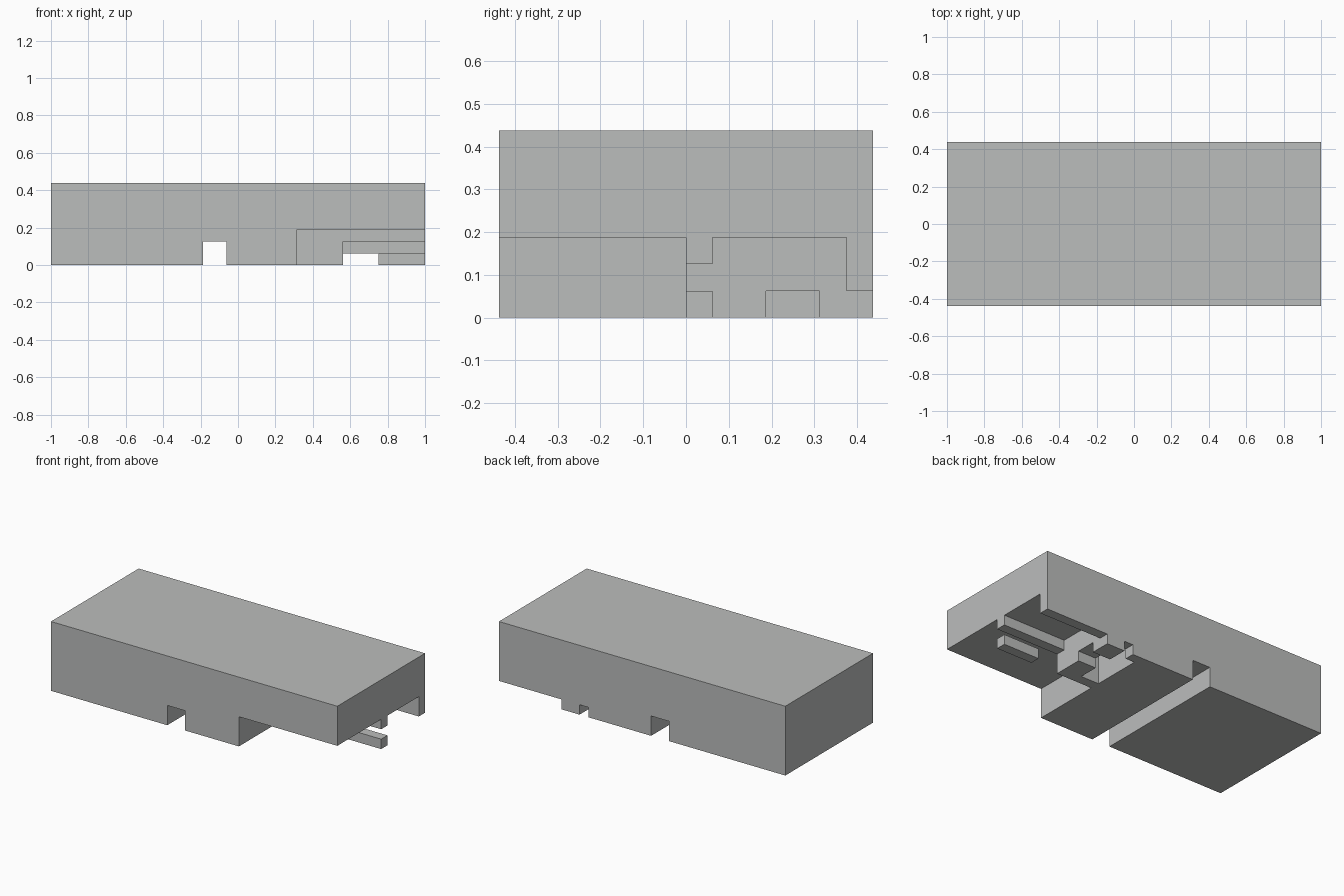
import bpy
from mathutils import Vector

U = 1 / 16  # grid step

if "Cube" in bpy.data.objects:
    bpy.data.objects.remove(bpy.data.objects["Cube"], do_unlink=True)

grey = bpy.data.materials.new("light_grey")
grey.use_nodes = True
colour = (0.50, 0.51, 0.505, 1)
grey.diffuse_color = colour
grey.node_tree.nodes["Principled BSDF"].inputs["Base Color"].default_value = colour


def box(name, x, y, z):
    """Box from (min, max) pairs in grid steps."""
    lo, hi = (Vector(c) * U for c in zip(x, y, z))
    bpy.ops.mesh.primitive_cube_add(size=1, location=(lo + hi) / 2)
    ob = bpy.context.object
    ob.name = name
    ob.scale = hi - lo
    bpy.ops.object.transform_apply(location=True, rotation=False, scale=True)
    ob.data.materials.append(grey)
    return ob


def cut(body, name, x, y, z):
    cutter = box(name, x, y, z)
    cutter.hide_render = True
    mod = body.modifiers.new(name, 'BOOLEAN')
    mod.operation = 'DIFFERENCE'
    mod.solver = 'EXACT'
    mod.object = cutter
    bpy.context.view_layer.objects.active = body
    bpy.ops.object.modifier_apply(modifier=name)
    bpy.data.objects.remove(cutter, do_unlink=True)


# Main block
body = box("main_block", (-16, 16), (-7, 7), (0, 7))

# Recesses in the underside
cut(body, "cross_groove", (-3, -1), (-8, 8), (-1, 2))
cut(body, "front_step", (5, 17), (-8, 0), (-1, 3))
cut(body, "end_bay", (9, 17), (1, 6), (-1, 3))
cut(body, "front_rail_gap", (9, 17), (-1, 2), (-1, 2))
cut(body, "back_lip_gap", (9, 17), (5, 8), (-1, 1))
cut(body, "inner_pocket", (5, 7), (1, 6), (-1, 3))
cut(body, "pocket_inlet", (6, 10), (3, 5), (-1, 1))
cut(body, "pocket_side_slot", (6, 7), (5, 8), (-1, 1))

# Separate bar under the front rail
box("lower_bar", (12, 16), (0, 1), (0, 1))
